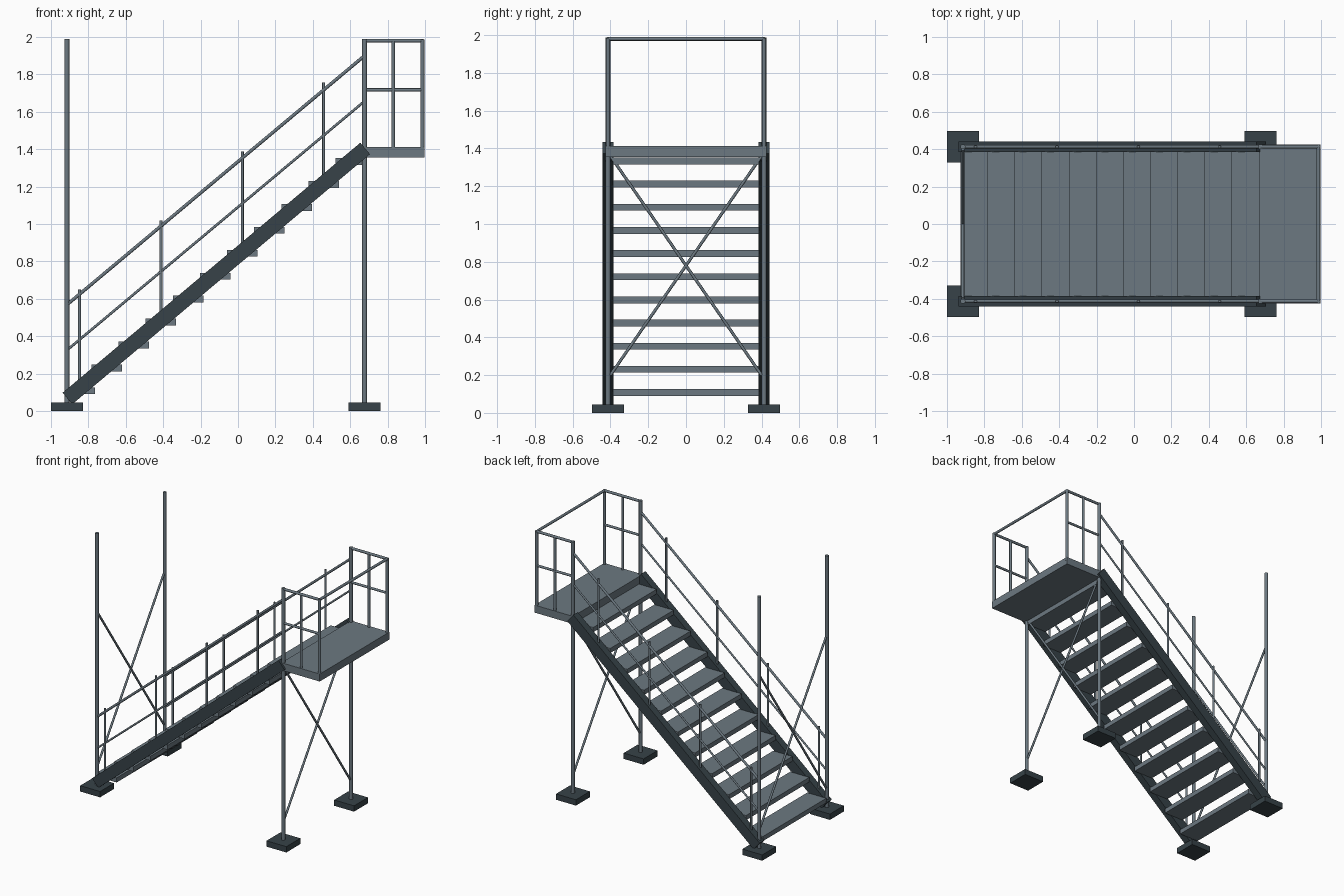
import bpy
import bmesh
import math
from mathutils import Matrix, Vector

cube = bpy.data.objects.get("Cube")
if cube:
    bpy.data.objects.remove(cube, do_unlink=True)


def material(name, rgb):
    m = bpy.data.materials.new(name)
    m.use_nodes = True
    colour = (*rgb, 1)
    m.diffuse_color = colour
    m.node_tree.nodes["Principled BSDF"].inputs["Base Color"].default_value = colour
    return m


STEEL = material("blue grey steel", (0.15, 0.19, 0.22))
DARK = material("dark slate steel", (0.038, 0.055, 0.065))


def finish(bm, name, mat, smooth=False):
    mesh = bpy.data.meshes.new(name)
    bm.to_mesh(mesh)
    bm.free()
    mesh.materials.append(mat)
    obj = bpy.data.objects.new(name, mesh)
    bpy.context.collection.objects.link(obj)
    if smooth:
        bpy.ops.object.select_all(action="DESELECT")
        obj.select_set(True)
        bpy.context.view_layer.objects.active = obj
        bpy.ops.object.shade_smooth_by_angle(angle=math.radians(40))
    return obj


def box(name, centre, size, mat, pitch=0.0):
    bm = bmesh.new()
    place = Matrix.Translation(centre) @ Matrix.Rotation(-pitch, 4, "Y")
    bmesh.ops.create_cube(bm, size=1, matrix=place @ Matrix.Diagonal((*size, 1)))
    return finish(bm, name, mat)


def pipe(name, start, end, radius, mat=STEEL):
    a, b = Vector(start), Vector(end)
    turn = (b - a).to_track_quat("Z", "Y").to_matrix().to_4x4()
    bm = bmesh.new()
    bmesh.ops.create_cone(bm, cap_ends=True, segments=12, radius1=radius,
                          radius2=radius, depth=(b - a).length,
                          matrix=Matrix.Translation((a + b) / 2) @ turn)
    return finish(bm, name, mat, smooth=True)


SIDE = 0.413            # sideways distance of posts and rails
LOW_X, HIGH_X, END_X = -0.915, 0.677, 0.986
TOP = 1.98
POST = 0.0135
foot_z = 0.045

# Stringer line, lower end to upper end
low, high = Vector((-0.912, 0, 0.067)), Vector((0.68, 0, 1.404))
run = high - low
pitch = math.atan2(run.z, run.x)


def stringer_z(x):
    return low.z + (x - low.x) * run.z / run.x


for side, s in (("right", -1), ("left", 1)):
    # "left" is the +x side by convention, so sides here are front and back
    side = "front" if s < 0 else "back"
    y = s * SIDE

    # Main posts on square feet
    for end, x in (("lower", LOW_X), ("upper", HIGH_X)):
        box(f"{side}_{end}_foot", (x, y, foot_z / 2), (0.17, 0.17, foot_z), DARK)
        pipe(f"{side}_{end}_post", (x, y, foot_z), (x, y, TOP + 0.008), POST)
        # One diagonal of the cross brace
        pipe(f"{side}_{end}_brace", (x, s * 0.4, 1.36), (x, -s * 0.4, 0.2), 0.008)

    # Sloping stringer
    box(f"{side}_stringer", (low + high) / 2 + Vector((0, y, 0)),
        (run.length, 0.056, 0.08), DARK, pitch)

    # Stair handrail, middle rail and balusters
    pipe(f"{side}_handrail", (LOW_X, y, 0.568), (HIGH_X, y, 1.9), 0.009)
    pipe(f"{side}_stair_middle_rail", (LOW_X, y, 0.325), (HIGH_X, y, 1.657), 0.007)
    for i in range(4):
        x = -0.847 + i * 0.435
        pipe(f"{side}_baluster_{i + 1}", (x, y, stringer_z(x)),
             (x, y, 0.65 + i * 0.369), 0.008)

    # Platform guard
    pipe(f"{side}_platform_end_post", (END_X, y, 1.39), (END_X, y, TOP + 0.006), 0.0115)
    pipe(f"{side}_platform_middle_post", (0.83, y, 1.39), (0.83, y, TOP), 0.01)
    pipe(f"{side}_platform_top_rail", (HIGH_X, y, TOP), (END_X, y, TOP), 0.01)
    pipe(f"{side}_platform_middle_rail", (HIGH_X, y, 1.717), (END_X, y, 1.717), 0.009)

# Rail across the outer end of the platform
pipe("platform_end_rail", (END_X, -SIDE, TOP), (END_X, SIDE, TOP), 0.01)

# Platform deck
box("platform", (0.832, 0, 1.384), (0.328, 0.85, 0.058), STEEL)

# Treads
for i in range(11):
    box(f"tread_{i + 1}", (-0.847 + i * 0.145, 0, 0.108 + i * 0.1226),
        (0.163, 0.775, 0.036), STEEL)
